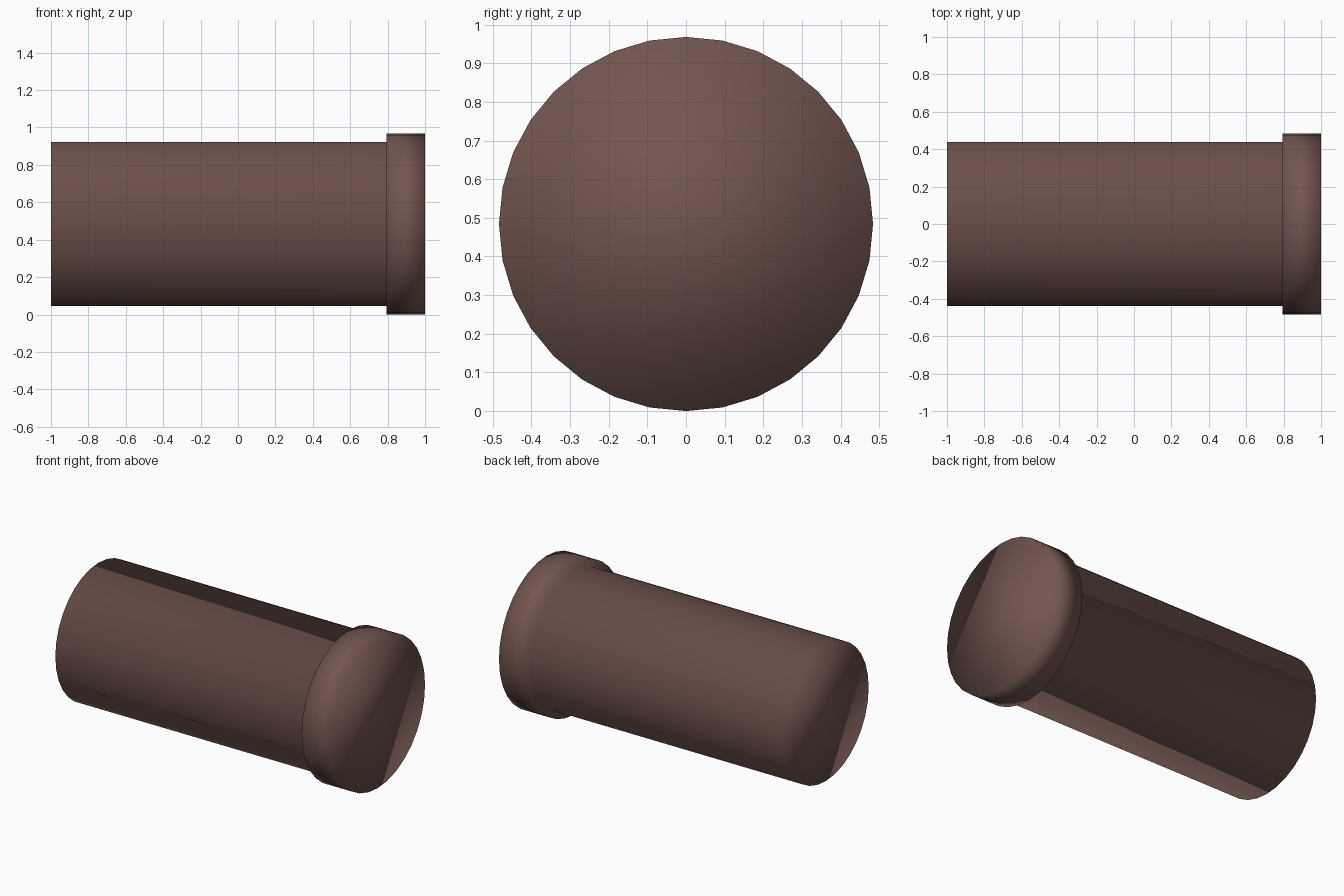
import bpy, bmesh, math

if "Cube" in bpy.data.objects:
    bpy.data.objects.remove(bpy.data.objects["Cube"])

SEGMENTS = 32
CENTRE_Z = 0.484
# Profile along x: (x, radius) - long shaft, then wider collar
PROFILE = [(-1.0, 0.439), (0.794, 0.439), (0.794, 0.484), (1.0, 0.484)]

bm = bmesh.new()


def ring(x, radius):
    """One ring of vertices around the x axis."""
    verts = []
    for i in range(SEGMENTS):
        a = 2 * math.pi * i / SEGMENTS
        verts.append(bm.verts.new((x, radius * math.cos(a),
                                   CENTRE_Z + radius * math.sin(a))))
    return verts


rings = [ring(x, r) for x, r in PROFILE]

# Shaft side, step and collar side
for a, b in zip(rings, rings[1:]):
    for i in range(SEGMENTS):
        j = (i + 1) % SEGMENTS
        bm.faces.new((a[i], a[j], b[j], b[i]))

# End caps
bm.faces.new(rings[0])
bm.faces.new(rings[-1])

bmesh.ops.recalc_face_normals(bm, faces=bm.faces[:])
# The whole part is smooth shaded, ends included
for f in bm.faces:
    f.smooth = True

mesh = bpy.data.meshes.new("collared_shaft")
bm.to_mesh(mesh)
bm.free()
shaft = bpy.data.objects.new("collared_shaft", mesh)
bpy.context.collection.objects.link(shaft)

# Brown colour
brown = bpy.data.materials.new("brown")
brown.diffuse_color = (0.17, 0.095, 0.08, 1.0)
brown.use_nodes = True
brown.node_tree.nodes["Principled BSDF"].inputs["Base Color"].default_value = brown.diffuse_color
mesh.materials.append(brown)
